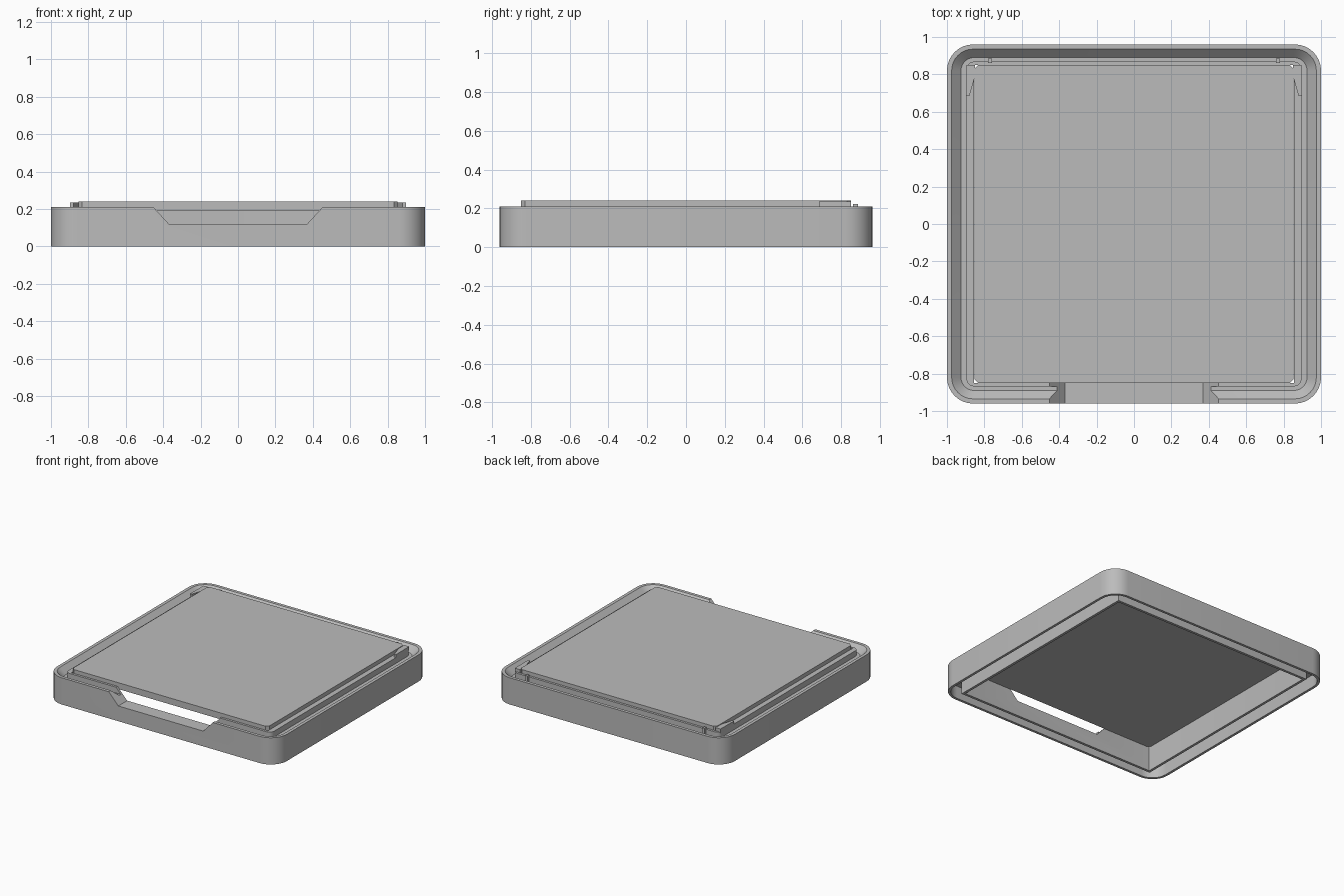
import bpy, bmesh, math

cube = bpy.data.objects.get("Cube")
if cube:
    bpy.data.objects.remove(cube, do_unlink=True)

grey = bpy.data.materials.new("plain_grey")
grey.use_nodes = True
color = (0.5, 0.5, 0.5, 1)
grey.diffuse_color = color
grey.node_tree.nodes["Principled BSDF"].inputs["Base Color"].default_value = color


def finish(name, bm):
    """Turn a bmesh into a named object."""
    bmesh.ops.recalc_face_normals(bm, faces=bm.faces)
    mesh = bpy.data.meshes.new(name)
    bm.to_mesh(mesh)
    bm.free()
    mesh.materials.append(grey)
    obj = bpy.data.objects.new(name, mesh)
    bpy.context.collection.objects.link(obj)
    return obj


def rounded_ring(bm, hx, hy, r, z, steps=8):
    """Loop of vertices around a rounded rectangle."""
    verts = []
    for corner, (sx, sy) in enumerate([(1, 1), (-1, 1), (-1, -1), (1, -1)]):
        for i in range(steps + 1):
            a = (corner + i / steps) * math.pi / 2
            verts.append(bm.verts.new((sx * (hx - r) + r * math.cos(a),
                                       sy * (hy - r) + r * math.sin(a), z)))
    return verts


def prism(name, points, low, high, place):
    """Extrude a flat outline between two levels."""
    bm = bmesh.new()
    a = [bm.verts.new(place(u, v, low)) for u, v in points]
    b = [bm.verts.new(place(u, v, high)) for u, v in points]
    bm.faces.new(a)
    bm.faces.new(b)
    n = len(points)
    for i in range(n):
        j = (i + 1) % n
        bm.faces.new((a[i], a[j], b[j], b[i]))
    return finish(name, bm)


def upright(u, v, w):
    return (u, v, w)


# Frame: thin-walled section swept round, hollow underneath
section = [
    (1.0, 0.96, 0.14, 0), (1.0, 0.96, 0.14, 0.21),
    (0.975, 0.935, 0.115, 0.21), (0.925, 0.89, 0.07, 0.165),
    (0.895, 0.868, 0.04, 0.165), (0.895, 0.868, 0.04, 0.21),
    (0.855, 0.85, 0.001, 0.21), (0.855, 0.85, 0.001, 0),
    (0.875, 0.87, 0.002, 0), (0.875, 0.87, 0.002, 0.1),
    (0.98, 0.94, 0.12, 0.1), (0.98, 0.94, 0.12, 0),
]
bm = bmesh.new()
rings = [rounded_ring(bm, *s) for s in section]
for k, ring in enumerate(rings):
    after = rings[(k + 1) % len(rings)]
    for i in range(len(ring)):
        j = (i + 1) % len(ring)
        bm.faces.new((ring[i], ring[j], after[j], after[i]))
frame = finish("frame", bm)

# Finger notch through the front of the frame
cutter = prism("notch_cutter",
               [(-0.37, 0.12), (0.37, 0.12), (0.55, 0.315), (-0.55, 0.315)],
               -1.1, -0.8, lambda u, v, w: (u, w, v))
cutter.hide_render = True
cut = frame.modifiers.new("notch", 'BOOLEAN')
cut.operation = 'DIFFERENCE'
cut.solver = 'EXACT'
cut.object = cutter
bpy.context.view_layer.objects.active = frame
frame.select_set(True)
bpy.ops.object.modifier_apply(modifier="notch")
bpy.data.objects.remove(cutter, do_unlink=True)
bpy.ops.object.shade_smooth_by_angle(angle=math.radians(30))

# Raised plate with clipped corners
hx, hy, c = 0.854, 0.849, 0.02
prism("plate", [(hx - c, hy), (c - hx, hy), (-hx, hy - c), (-hx, c - hy),
                (c - hx, -hy), (hx - c, -hy), (hx, c - hy), (hx, hy - c)],
      0.19, 0.24, upright)

# Rear clips and small locating tabs on both sides
for side, s in (("left", 1), ("right", -1)):
    clip = [(0.85, 0.85), (0.85, 0.79), (0.88, 0.685), (0.897, 0.685), (0.895, 0.85)]
    prism(side + "_clip", [(s * x, y) for x, y in clip], 0.205, 0.235, upright)
    tab = [(0.76, 0.86), (0.78, 0.86), (0.78, 0.885), (0.76, 0.885)]
    prism(side + "_tab", [(s * x, y) for x, y in tab], 0.16, 0.222, upright)
